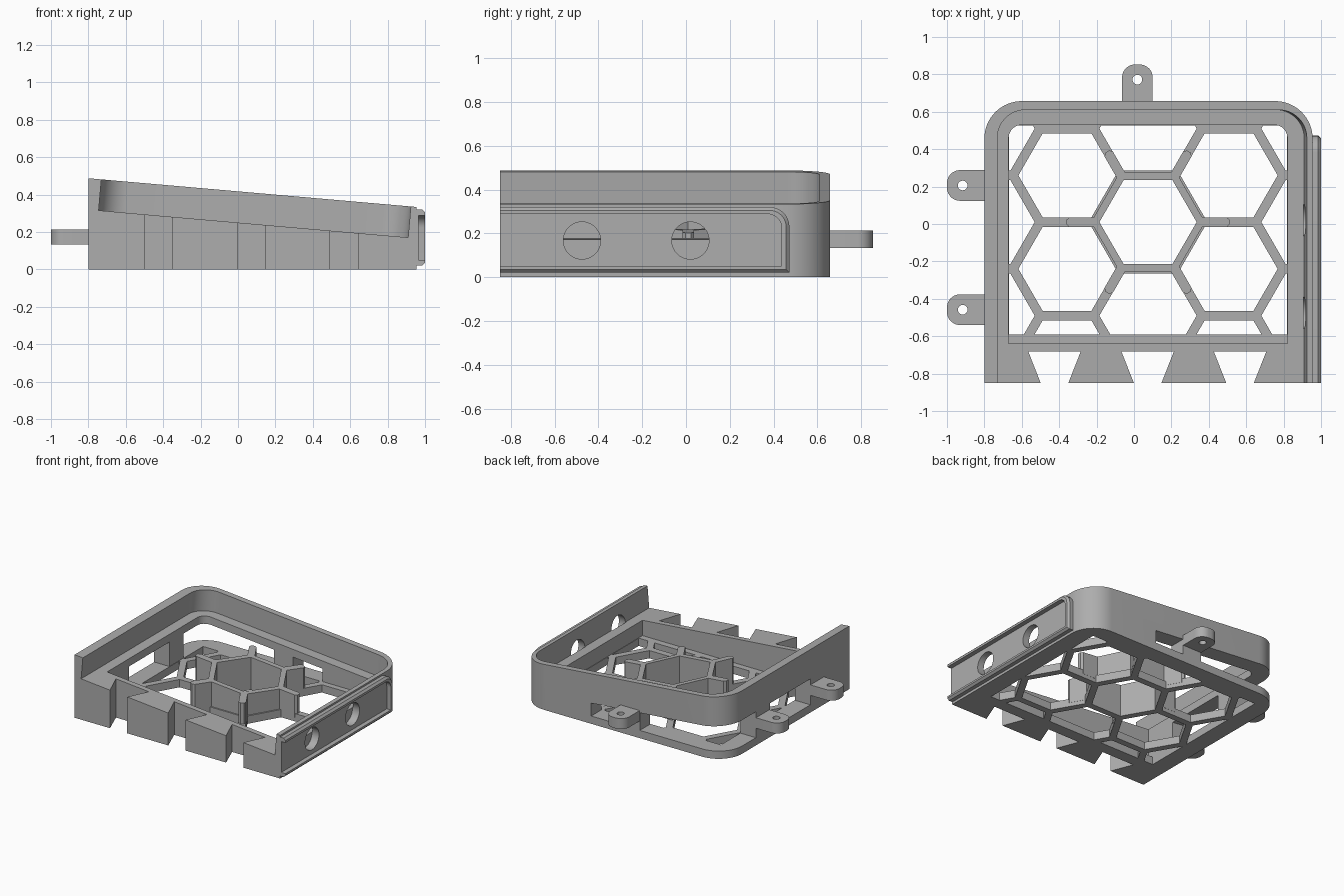
import bpy, bmesh, math
from mathutils import Vector, Matrix

if "Cube" in bpy.data.objects:
    bpy.data.objects.remove(bpy.data.objects["Cube"])

SLOPE = math.tan(math.radians(5))
grey = bpy.data.materials.new("plain grey")
grey.diffuse_color = (0.42, 0.42, 0.42, 1)
grey.use_nodes = True
grey.node_tree.nodes["Principled BSDF"].inputs["Base Color"].default_value = grey.diffuse_color


def sloped(h):
    """Top height that falls 5 degrees towards +x."""
    return lambda x: h - SLOPE * x


def rrect(x0, x1, y0, y1, radii, n=10):
    """Rectangle with a radius per corner: front-left, front-right, back-right, back-left."""
    pts = []
    corners = [(x0, y0, 1, 1, 180), (x1, y0, -1, 1, 270), (x1, y1, -1, -1, 0), (x0, y1, 1, -1, 90)]
    for (x, y, sx, sy, a0), r in zip(corners, radii):
        if r == 0:
            pts.append((x, y))
            continue
        for i in range(n + 1):
            a = math.radians(a0 + 90 * i / n)
            pts.append((x + sx * r + r * math.cos(a), y + sy * r + r * math.sin(a)))
    return pts


def ngon(cx, cy, r, n):
    return [(cx + r * math.cos(2 * math.pi * i / n), cy + r * math.sin(2 * math.pi * i / n)) for i in range(n)]


def prism(name, pts, z0, z1, clip=None, along_x=False, chamfer=0):
    bm = bmesh.new()
    bm.faces.new([bm.verts.new((x, y, z0)) for x, y in pts])
    if clip:
        x0, x1, y0, y1 = clip
        for co, no in [((x0, 0, 0), (-1, 0, 0)), ((x1, 0, 0), (1, 0, 0)),
                       ((0, y0, 0), (0, -1, 0)), ((0, y1, 0), (0, 1, 0))]:
            bmesh.ops.bisect_plane(bm, geom=bm.verts[:] + bm.edges[:] + bm.faces[:],
                                   plane_co=co, plane_no=no, clear_outer=True)
    base = bm.faces[:]
    if not base:
        bm.free()
        return None
    ext = bmesh.ops.extrude_face_region(bm, geom=base, use_keep_orig=True)["geom"]
    top = [f for f in ext if isinstance(f, bmesh.types.BMFace)]
    for v in [v for v in ext if isinstance(v, bmesh.types.BMVert)]:
        v.co.z = z1(v.co.x) if callable(z1) else z1
    bmesh.ops.recalc_face_normals(bm, faces=bm.faces[:])
    if chamfer:
        edges = list({e for f in top for e in f.edges})
        bmesh.ops.bevel(bm, geom=edges, offset=chamfer, segments=1, affect='EDGES')
    if along_x:
        for v in bm.verts:
            v.co = Vector((v.co.z, v.co.x, v.co.y))
    me = bpy.data.meshes.new(name)
    bm.to_mesh(me)
    bm.free()
    me.materials.append(grey)
    ob = bpy.data.objects.new(name, me)
    bpy.context.collection.objects.link(ob)
    return ob


def cut(ob, cutter, keep=False):
    if cutter is None:
        return
    cutter.hide_render = True
    bpy.context.view_layer.objects.active = ob
    m = ob.modifiers.new("cut", 'BOOLEAN')
    m.operation, m.solver, m.object = 'DIFFERENCE', 'EXACT', cutter
    bpy.ops.object.modifier_apply(modifier=m.name)
    if not keep:
        bpy.data.objects.remove(cutter)


def box(x0, x1, y0, y1):
    return rrect(x0, x1, y0, y1, (0, 0, 0, 0))


# main wedge-shaped shell, open at the front of the tray
body = prism("case_body", rrect(-0.8, 0.955, -0.85, 0.657, (0, 0, 0.2, 0.2), 16), 0, sloped(0.417))

# tilted tray recess
tray = prism("tray_cutter", rrect(-0.748, 0.913, -1.2, 0.61, (0, 0, 0.15, 0.15), 16), 0, 0.6)
tray.matrix_world = Matrix.Translation((0, 0, 0.25)) @ Matrix.Rotation(math.radians(5), 4, 'Y')
bpy.context.view_layer.update()
cut(body, tray)

# hollow interior above the floor
cut(body, prism("cavity_cutter", rrect(-0.67, 0.82, -0.64, 0.53, (0, 0, 0.07, 0.07)), 0.06, 0.6))

# openings in the left and back walls, leaving posts behind the tabs
corner = [(-1, 0.29), (-0.6, 0.29), (-0.6, 0.45), (-0.065, 0.45), (-0.065, 0.9), (-1, 0.9)]
for pts in (corner, box(-1, -0.6, -0.375, 0.12), box(0.1, 0.35, 0.45, 0.9)):
    cut(body, prism("wall_cutter", pts, 0.06, sloped(0.19)))

# dovetail notches along the front
for cx in (-0.425, 0.073, 0.567):
    w0, w1 = 0.062, 0.14
    k = (w1 - w0) / 0.17
    cut(body, prism("notch_cutter", [(cx - w0, -0.88), (cx + w0, -0.88), (cx + w1, -0.682), (cx - w1, -0.682)],
                    -0.1, 0.6))

# honeycomb floor holes
HX, HY = 0.075, 0.01
for i in range(-2, 3):
    for j in range(-2, 3):
        cx, cy = HX + i * 0.433, HY + (j + 0.5 * (i % 2)) * 0.5
        cut(body, prism("hex_cutter", ngon(cx, cy, 0.26, 6), -0.1, 0.1, clip=(-0.667, 0.817, -0.59, 0.527)))

# side rail with a rounded rim, open at the front
rail = prism("side_rail", rrect(-0.95, 0.472, 0.02, 0.32, (0, 0, 0.09, 0.09)), 0.93, 1.0,
             along_x=True, chamfer=0.015)
cut(rail, prism("rail_recess_cutter", rrect(-1.1, 0.437, 0.05, 0.288, (0, 0, 0.065, 0.065)), 0.965, 1.1, along_x=True))
cut(rail, prism("rail_trim_cutter", box(0.8, 1.2, -1.3, -0.85), -0.2, 0.6))

# round blind pockets in the rail
for cy in (-0.475, 0.02):
    pocket = prism("pocket_cutter", ngon(cy, 0.167, 0.085, 40), 0.905, 1.1, along_x=True)
    cut(rail, pocket, keep=True)
    cut(body, pocket)

# raised hexagonal holder in the middle
holder = prism("hex_holder", ngon(HX, HY, 0.305, 6), 0.03, sloped(0.247))
cut(holder, prism("holder_cutter", ngon(HX, HY, 0.26, 6), -0.1, 0.5))
parts = [body, rail, holder]
for i in range(6):
    a = math.pi / 3 * i
    outline = [(0.28, -0.026), (0.42, -0.026), (0.436, -0.012), (0.436, 0.012), (0.42, 0.026), (0.28, 0.026)]
    pts = [(HX + u * math.cos(a) - v * math.sin(a), HY + u * math.sin(a) + v * math.cos(a)) for u, v in outline]
    parts.append(prism("holder_spoke", pts, 0.03, sloped(0.247)))

# mounting tabs with screw holes
tabs = [
    ("left_tab", rrect(-1, -0.78, 0.124, 0.288, (0.07, 0, 0, 0.07)), (-0.916, 0.206)),
    ("left_tab", rrect(-1, -0.78, -0.54, -0.376, (0.07, 0, 0, 0.07)), (-0.916, -0.458)),
    ("back_tab", rrect(-0.064, 0.1, 0.64, 0.853, (0, 0, 0.07, 0.07)), (0.018, 0.772)),
]
for name, pts, (hx, hy) in tabs:
    tab = prism(name, pts, 0.132, 0.213)
    cut(tab, prism("screw_cutter", ngon(hx, hy, 0.026, 20), 0, 0.5))
    parts.append(tab)

# smooth the round walls, keep the edges crisp
bpy.ops.object.select_all(action='DESELECT')
for ob in parts:
    ob.select_set(True)
bpy.context.view_layer.objects.active = body
bpy.ops.object.shade_smooth_by_angle(angle=math.radians(25))
